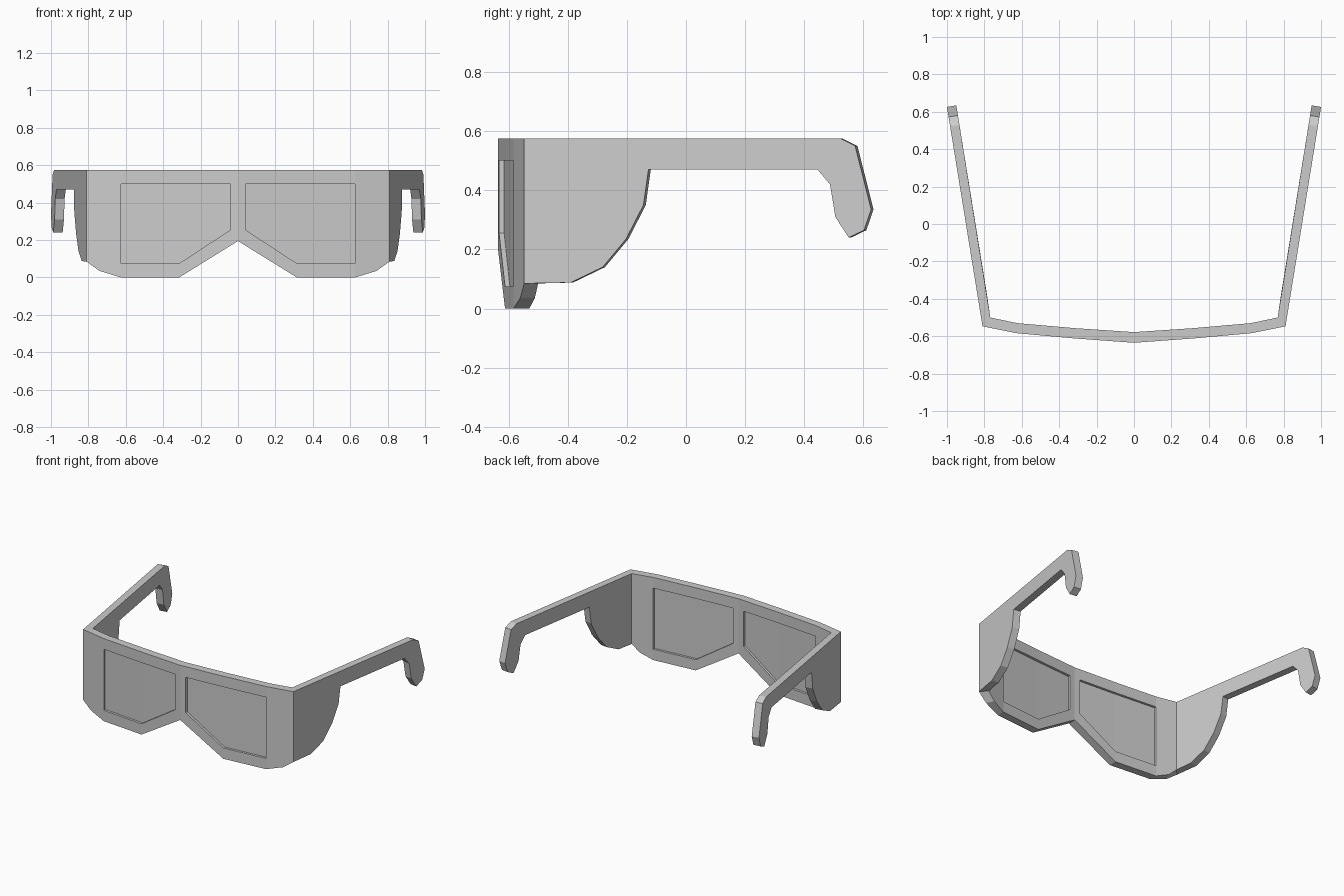
import bpy, bmesh

if "Cube" in bpy.data.objects:
    bpy.data.objects.remove(bpy.data.objects["Cube"])


def lerp_table(table, x):
    for (x0, y0), (x1, y1) in zip(table, table[1:]):
        if x <= x1:
            return y0 + (y1 - y0) * (x - x0) / (x1 - x0)
    return table[-1][1]


# Plan curves of the wraparound front: outer face and inner face
OUTER = [(0, -0.635), (0.315, -0.612), (0.625, -0.584), (0.81, -0.547)]
INNER = [(0, -0.578), (0.315, -0.557), (0.625, -0.53), (0.81, -0.5)]


def front_pt(p, t):
    """Map profile (x, z) onto the curved front; t = 0 outer, 1 inner."""
    x, z = p
    y = lerp_table(OUTER, x) * (1 - t) + lerp_table(INNER, x) * t
    return (x - 0.042 * t * max(0, (x - 0.625) / 0.185), y, z)


def arm_pt(p, t):
    """Map profile (y, z) onto the splayed arm; t = 0 outer, 1 inner."""
    y, z = p
    if y < -0.54:
        return front_pt((0.81, z), t)
    return (0.81 + 0.162 * (y + 0.547) - 0.05 * t, y + 0.008 * t, z)


def slab(bm, pts, faces, mapper, t0, t1, skip):
    """Two skins plus walls on the boundary edges not rejected by skip."""
    a = [bm.verts.new(mapper(p, t0)) for p in pts]
    b = [bm.verts.new(mapper(p, t1)) for p in pts]
    edges = {(f[i - 1], f[i]) for f in faces for i in range(len(f))}
    for f in faces:
        bm.faces.new([a[i] for i in f])
        bm.faces.new([b[i] for i in reversed(f)])
    for i, j in edges:
        if (j, i) not in edges and not skip(pts[i], pts[j]):
            bm.faces.new([a[j], a[i], b[i], b[j]])


def finish(bm, name):
    bmesh.ops.remove_doubles(bm, verts=bm.verts, dist=0.0005)
    loose = [v for v in bm.verts if not v.link_faces]
    bmesh.ops.delete(bm, geom=loose, context='VERTS')
    bmesh.ops.recalc_face_normals(bm, faces=bm.faces)
    mesh = bpy.data.meshes.new(name)
    bm.to_mesh(mesh)
    bm.free()
    ob = bpy.data.objects.new(name, mesh)
    bpy.context.collection.objects.link(ob)
    mirror = ob.modifiers.new("mirror", 'MIRROR')
    mirror.use_clip = True
    return ob


TOP = 0.575
half = [(0, TOP), (0.04, TOP), (0.315, TOP), (0.625, TOP), (0.74, TOP), (0.81, TOP),
        (0.04, 0.5), (0.315, 0.5), (0.625, 0.5), (0.625, 0.075), (0.315, 0.075), (0.04, 0.255),
        (0, 0.195), (0.315, 0), (0.625, 0), (0.74, 0.035), (0.81, 0.085), (0.04, 0.17)]
rim = [(0, 1, 6, 11, 17, 12), (1, 2, 7, 6), (2, 3, 8, 7), (3, 4, 15, 14, 9, 8),
       (4, 5, 16, 15), (9, 14, 13, 10), (10, 13, 17, 11)]

# Front frame, open at the centre line and where it meets the arm
bm = bmesh.new()
slab(bm, half, rim, front_pt, 0, 1,
     lambda p, q: p[0] == q[0] and p[0] in (0, 0.81))

# Side arm with shield and ear hook, welded to the front
arm = [(-0.547, TOP), (-0.547, 0.085), (-0.39, 0.088), (-0.282, 0.14), (-0.203, 0.235),
       (-0.144, 0.35), (-0.127, 0.47), (0.445, 0.47), (0.487, 0.42), (0.505, 0.31),
       (0.55, 0.24), (0.602, 0.265), (0.626, 0.335), (0.572, 0.55), (0.522, TOP)]
slab(bm, arm, [tuple(range(len(arm)))], arm_pt, 0, 1,
     lambda p, q: p[0] == q[0] == -0.547)
finish(bm, "goggle_frame")

# Lens panels recessed from both faces of the frame
bm = bmesh.new()
slab(bm, half, [(6, 7, 10, 11), (7, 8, 9, 10)], front_pt, 0.3, 0.7,
     lambda p, q: True)
finish(bm, "lens")
